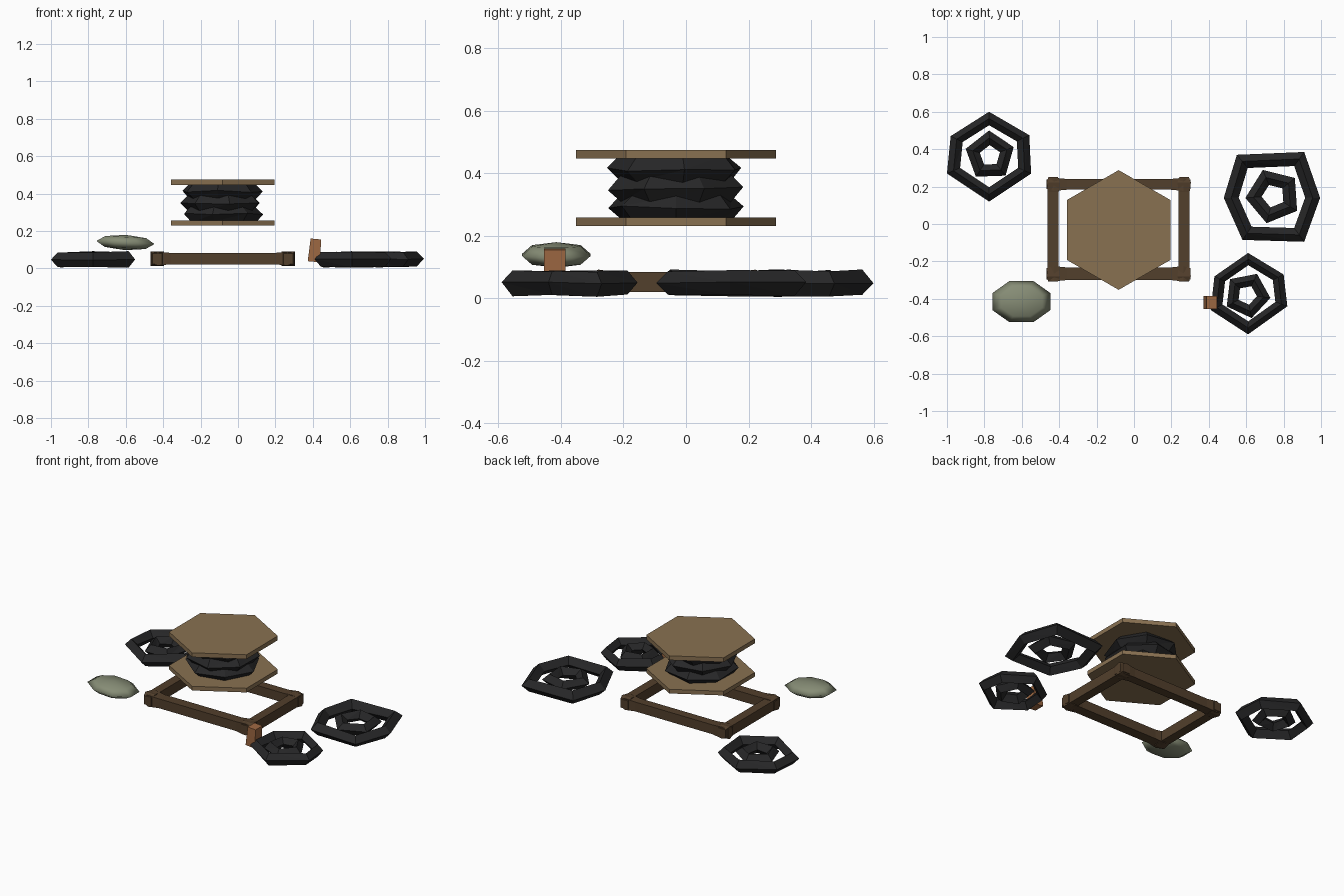
import bpy, bmesh, math, random
from mathutils import Matrix, Vector

random.seed(4)
cube = bpy.data.objects.get("Cube")
if cube:
    bpy.data.objects.remove(cube, do_unlink=True)


def material(name, color):
    m = bpy.data.materials.new(name)
    m.use_nodes = True
    m.diffuse_color = (*color, 1)
    m.node_tree.nodes["Principled BSDF"].inputs["Base Color"].default_value = (*color, 1)
    return m


RUBBER = material("black rubber", (0.02, 0.02, 0.021))
WOOD = material("light wood", (0.25, 0.165, 0.083))
DARK_WOOD = material("dark wood", (0.085, 0.05, 0.025))
COPPER = material("orange brown", (0.34, 0.14, 0.055))
SAGE = material("sage stone", (0.24, 0.265, 0.18))


def finish(bm, name, mat):
    bmesh.ops.recalc_face_normals(bm, faces=bm.faces)
    mesh = bpy.data.meshes.new(name)
    bm.to_mesh(mesh)
    bm.free()
    mesh.materials.append(mat)
    ob = bpy.data.objects.new(name, mesh)
    bpy.context.collection.objects.link(ob)
    return ob


def polygon(cx, cy, radius, sides, turn):
    return [(cx + radius * math.cos(math.radians(turn) + math.tau * i / sides),
             cy + radius * math.sin(math.radians(turn) + math.tau * i / sides))
            for i in range(sides)]


def cable_loop(name, corners, z, hole, half, jitter=0.004):
    """Closed loop of cable with a diamond section; hole is the inner/outer ratio."""
    bm = bmesh.new()
    n = len(corners)
    cx = sum(p[0] for p in corners) / n
    cy = sum(p[1] for p in corners) / n
    section = [(1, 0), ((1 + hole) / 2, half), (hole, 0), ((1 + hole) / 2, -half)]
    loops = []
    for x, y in corners:
        loops.append([bm.verts.new((cx + (x - cx) * s, cy + (y - cy) * s,
                                    z + dz + random.uniform(-jitter, jitter)))
                      for s, dz in section])
    for i in range(n):
        a, b = loops[i], loops[(i + 1) % n]
        for k in range(4):
            m = (k + 1) % 4
            bm.faces.new((a[k], b[k], b[m]))
            bm.faces.new((a[k], b[m], a[m]))
    return finish(bm, name, RUBBER)


def prism(name, corners, z0, z1, mat):
    bm = bmesh.new()
    low = bm.faces.new([bm.verts.new((x, y, z0)) for x, y in corners])
    ext = bmesh.ops.extrude_face_region(bm, geom=[low], use_keep_orig=True)
    for v in ext["geom"]:
        if isinstance(v, bmesh.types.BMVert):
            v.co.z = z1
    return finish(bm, name, mat)


# Spool: two hexagonal plates with wound cable between them
SX, SY = -0.082, -0.032
for name, z0, z1 in (("spool_bottom_plate", 0.23, 0.257), ("spool_top_plate", 0.446, 0.474)):
    prism(name, polygon(SX, SY, 0.32, 6, 90), z0, z1, WOOD)
prism("spool_core", polygon(SX, SY, 0.17, 8, 0), 0.25, 0.45, RUBBER)
for i, (z, turn) in enumerate(((0.29, 0), (0.35, 24), (0.412, 7))):
    cable_loop(f"wound_cable_{i + 1}", polygon(SX - 0.005, SY, 0.222, 7, turn), z, 0.62, 0.042, 0.006)

# Loose coils: an irregular outer loop and a small turned inner loop
coils = {
    "back_right_coil": ([(-0.775, 0.60), (-0.56, 0.475), (-0.55, 0.27), (-0.775, 0.12),
                         (-1.0, 0.27), (-0.98, 0.47)], (-0.77, 0.365, 0.135, 20)),
    "left_coil": ([(0.48, 0.14), (0.55, 0.37), (0.91, 0.385), (0.995, 0.14),
                   (0.91, -0.095), (0.58, -0.085)], (0.745, 0.15, 0.15, 40)),
    "front_left_coil": ([(0.61, -0.155), (0.80, -0.27), (0.82, -0.44), (0.61, -0.59),
                         (0.41, -0.46), (0.43, -0.28)], (0.605, -0.38, 0.125, 65)),
}
for name, (corners, (cx, cy, r, turn)) in coils.items():
    cable_loop(name + "_outer", corners, 0.048, 0.69, 0.04)
    cable_loop(name + "_inner", polygon(cx, cy, r, 5, turn), 0.05, 0.42, 0.036)


# Timber frame: four beams that flare toward their ends
def beam(name, start, end, half_width, half_height):
    bm = bmesh.new()
    a, b = Vector(start), Vector(end)
    along = b - a
    side = Vector((-along.y, along.x, 0)).normalized()
    up = Vector((0, 0, 1))
    rows = []
    for t, s in ((0, 0.72), (0.05, 1), (0.14, 0.82), (0.86, 0.82), (0.95, 1), (1, 0.72)):
        rows.append([bm.verts.new(a + along * t + side * (u * half_width * s) + up * (v * half_height * s))
                     for u, v in ((-1, -1), (1, -1), (1, 1), (-1, 1))])
    for p, q in zip(rows, rows[1:]):
        for k in range(4):
            m = (k + 1) % 4
            bm.faces.new((p[k], p[m], q[m], q[k]))
    bm.faces.new(rows[0])
    bm.faces.new(rows[-1])
    return finish(bm, name, DARK_WOOD)


L, R, F, B, Z = -0.432, 0.268, -0.308, 0.25, 0.052
beam("frame_right_beam", (L, F, Z), (L, B, Z), 0.036, 0.039)
beam("frame_left_beam", (R, F, Z), (R, B, Z), 0.036, 0.039)
beam("frame_front_beam", (L - 0.035, -0.266, Z), (R + 0.035, -0.266, Z), 0.041, 0.037)
beam("frame_back_beam", (L - 0.035, 0.212, Z), (R + 0.035, 0.212, Z), 0.035, 0.037)

# Flattened stone
bm = bmesh.new()
bmesh.ops.create_uvsphere(bm, u_segments=8, v_segments=4, radius=1)
bmesh.ops.transform(bm, verts=bm.verts, matrix=Matrix.Translation((-0.602, -0.415, 0.138))
                    @ Matrix.Rotation(math.radians(3), 4, "Y")
                    @ Matrix.Diagonal((0.168, 0.119, 0.041, 1))
                    @ Matrix.Rotation(math.tau / 16, 4, "Z"))
stone = finish(bm, "flat_stone", SAGE)
for f in stone.data.polygons:
    f.use_smooth = True

# Small leaning block beside the front coil
bm = bmesh.new()
bmesh.ops.create_cube(bm, size=1)
for v in bm.verts:
    if v.co.z > 0:
        v.co.x *= 0.85
bmesh.ops.transform(bm, verts=bm.verts, matrix=Matrix.Translation((0.411, -0.42, 0.096))
                    @ Matrix.Rotation(math.radians(5), 4, "Y")
                    @ Matrix.Diagonal((0.066, 0.07, 0.122, 1)))
finish(bm, "leaning_block", COPPER)
